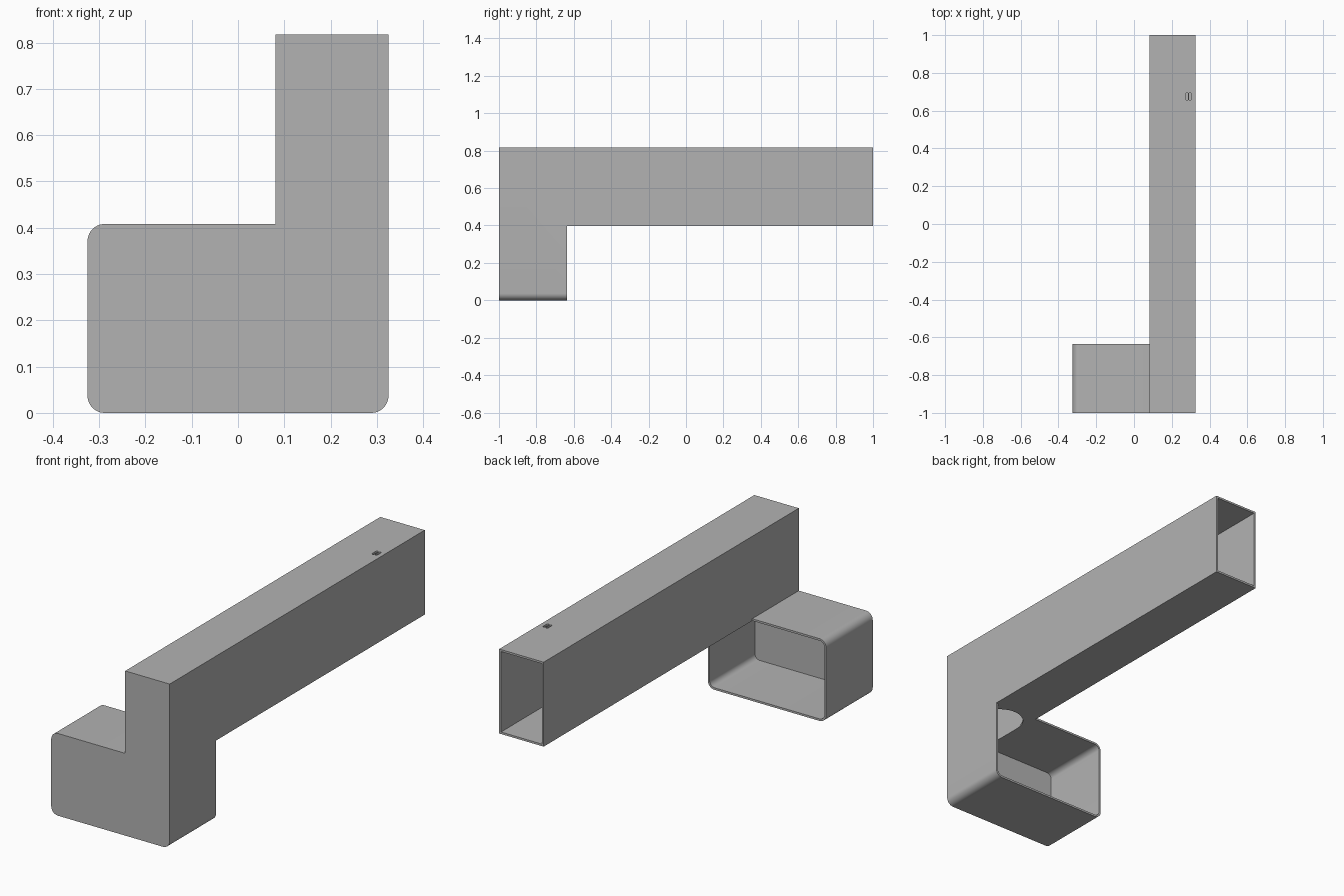
import bpy, bmesh, math

cube = bpy.data.objects.get("Cube")
if cube:
    bpy.data.objects.remove(cube, do_unlink=True)

WALL = 0.01
HALF = 0.325          # half width of the foot box
BEAM_X = 0.081        # inner side of the beam
FOOT_TOP, BEAM_TOP = 0.408, 0.817
FOOT_BACK = -0.635

grey = bpy.data.materials.new("Plain grey")
grey.use_nodes = True
grey.diffuse_color = (0.45, 0.45, 0.45, 1)
grey.node_tree.nodes["Principled BSDF"].inputs["Base Color"].default_value = grey.diffuse_color


def rounded(a0, a1, b0, b1, radii, steps=10):
    """Rectangle outline; radii run counter-clockwise from the low corner."""
    corners = [(a0, b0, 1, 1), (a1, b0, -1, 1), (a1, b1, -1, -1), (a0, b1, 1, -1)]
    points = []
    for i, ((a, b, sa, sb), r) in enumerate(zip(corners, radii)):
        if r == 0:
            points.append((a, b))
            continue
        for k in range(steps + 1):
            t = math.pi + (i + k / steps) * math.pi / 2
            points.append((a + sa * r + r * math.cos(t), b + sb * r + r * math.sin(t)))
    return points


def prism(name, outline, start, end, axis):
    """Extrude an outline along y (outline in x, z) or z (outline in x, y)."""
    bm = bmesh.new()
    place = (lambda a, b: (a, start, b)) if axis == "y" else (lambda a, b: (a, b, start))
    move = (0, end - start, 0) if axis == "y" else (0, 0, end - start)
    face = bm.faces.new([bm.verts.new(place(a, b)) for a, b in outline])
    top = bmesh.ops.extrude_face_region(bm, geom=[face], use_keep_orig=True)["geom"]
    bmesh.ops.translate(bm, vec=move, verts=[v for v in top if isinstance(v, bmesh.types.BMVert)])
    bmesh.ops.recalc_face_normals(bm, faces=bm.faces)
    mesh = bpy.data.meshes.new(name)
    bm.to_mesh(mesh)
    bm.free()
    mesh.materials.append(grey)
    obj = bpy.data.objects.new(name, mesh)
    bpy.context.collection.objects.link(obj)
    return obj


def combine(target, other, operation):
    """Apply a boolean and drop the helper."""
    mod = target.modifiers.new("Combine", "BOOLEAN")
    mod.operation, mod.object, mod.solver = operation, other, "EXACT"
    bpy.context.view_layer.objects.active = target
    bpy.ops.object.modifier_apply(modifier=mod.name)
    bpy.data.objects.remove(other, do_unlink=True)


# Foot box: rounded except under the beam, open at the back
R = 0.037
bracket = prism("hollow_bracket", rounded(-HALF, HALF, 0, FOOT_TOP, (R, R, 0, R)),
                -1, FOOT_BACK, "y")
r = R - WALL
combine(bracket, prism("foot_cavity", rounded(-HALF + WALL, HALF - WALL, WALL, FOOT_TOP - WALL,
                                              (r, r, 0, r)), -1 + WALL, FOOT_BACK + 0.1, "y"),
        "DIFFERENCE")

# Long beam, hollow and open at the back
square = (0, 0, 0, 0)
combine(bracket, prism("beam", rounded(BEAM_X, HALF, FOOT_TOP - WALL, BEAM_TOP, square),
                       -1, 1, "y"), "UNION")
combine(bracket, prism("beam_cavity", rounded(BEAM_X + WALL, HALF - WALL, FOOT_TOP,
                                              BEAM_TOP - WALL, square), -1 + WALL, 1.1, "y"),
        "DIFFERENCE")

# Long slot joining the foot to the beam
w = (HALF - BEAM_X) / 2 - WALL - 0.001
mid = (HALF + BEAM_X) / 2
combine(bracket, prism("passage", rounded(mid - w, mid + w, -0.988, -0.645, (w,) * 4),
                       FOOT_TOP - 0.05, FOOT_TOP + 0.05, "z"), "DIFFERENCE")

# Two tiny slots in the beam top
for x in (0.28, 0.296):
    combine(bracket, prism("small_slot", rounded(x - 0.006, x + 0.006, 0.655, 0.695,
                                                 (0.0059,) * 4, 5),
                           BEAM_TOP - 0.05, BEAM_TOP + 0.05, "z"), "DIFFERENCE")

# Merge flat neighbouring faces, keep sharp edges
bm = bmesh.new()
bm.from_mesh(bracket.data)
bmesh.ops.remove_doubles(bm, verts=bm.verts, dist=0.0001)
bmesh.ops.dissolve_limit(bm, angle_limit=math.radians(0.5), verts=bm.verts, edges=bm.edges)
bm.to_mesh(bracket.data)
bm.free()
bpy.ops.object.select_all(action="DESELECT")
bracket.select_set(True)
bpy.context.view_layer.objects.active = bracket
bpy.ops.object.shade_smooth_by_angle(angle=math.radians(30))
